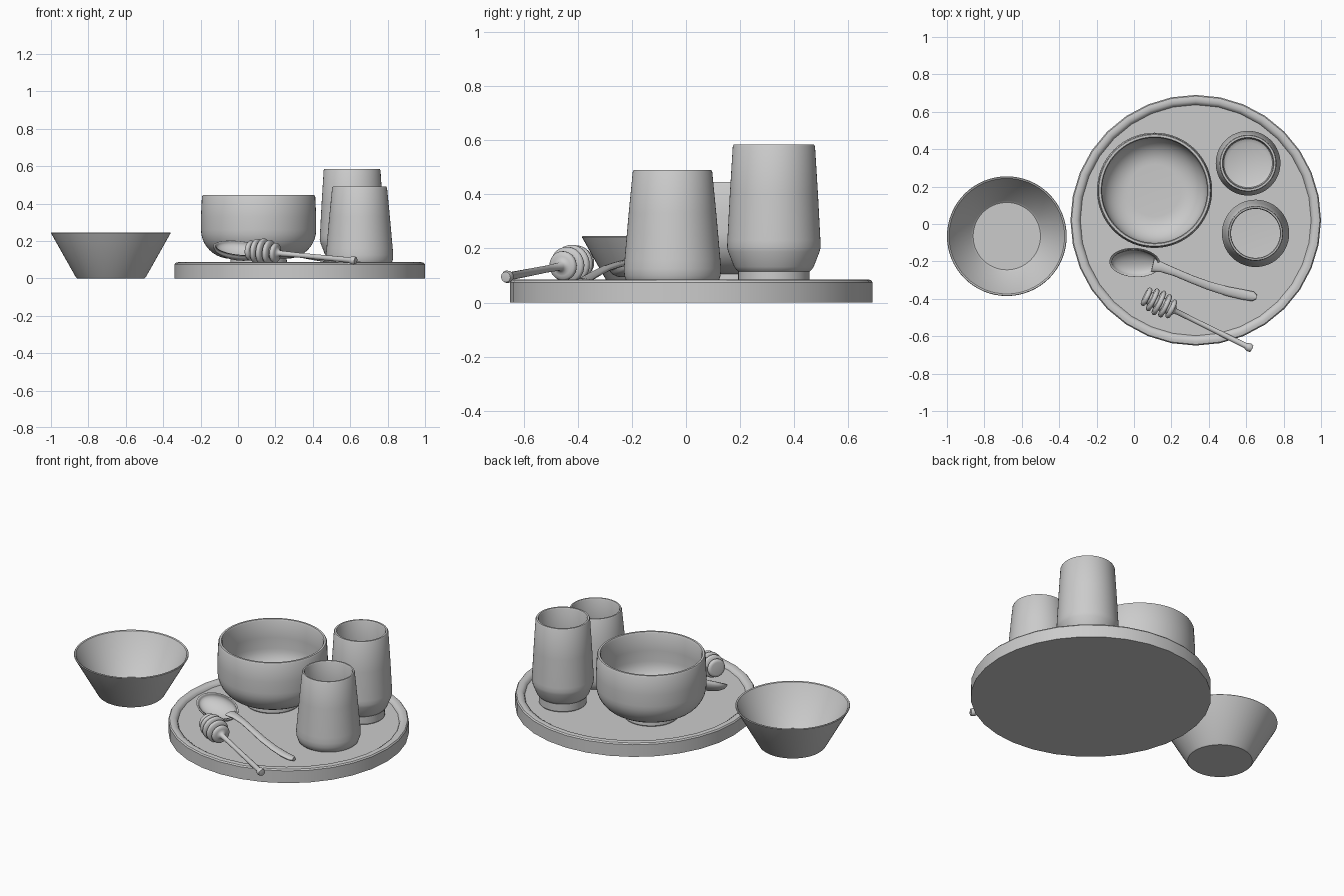
import bpy, bmesh
from math import sin, cos, pi, radians
from mathutils import Vector, Euler

if "Cube" in bpy.data.objects:
    bpy.data.objects.remove(bpy.data.objects["Cube"])

FLOOR = 0.065  # top of the tray's recessed base


def finish(name, bm, angle=35):
    """Turn a bmesh into a smooth-shaded object."""
    bmesh.ops.remove_doubles(bm, verts=bm.verts, dist=1e-5)
    bmesh.ops.recalc_face_normals(bm, faces=bm.faces)
    mesh = bpy.data.meshes.new(name)
    bm.to_mesh(mesh)
    bm.free()
    obj = bpy.data.objects.new(name, mesh)
    bpy.context.collection.objects.link(obj)
    bpy.ops.object.select_all(action='DESELECT')
    obj.select_set(True)
    bpy.context.view_layer.objects.active = obj
    bpy.ops.object.shade_smooth_by_angle(angle=radians(angle))
    return obj


def lathe(name, profile, location, segments=64, angle=35):
    """Revolve (radius, height) points around z."""
    bm = bmesh.new()
    verts = [bm.verts.new((r, 0, z)) for r, z in profile]
    edges = [bm.edges.new(pair) for pair in zip(verts, verts[1:])]
    bmesh.ops.spin(bm, geom=verts + edges, cent=(0, 0, 0), axis=(0, 0, 1),
                   angle=2 * pi, steps=segments, use_duplicate=False)
    obj = finish(name, bm, angle)
    obj.location = location
    return obj


def arc(r0, z0, rr, rz, steps=10):
    """Quarter ellipse rising from its lowest point to its widest point."""
    return [(r0 + rr * sin(i / steps * pi / 2), z0 - rz * cos(i / steps * pi / 2))
            for i in range(steps + 1)]


# Round tray with raised rim
lathe("tray", [(0, 0), (0.67, 0), (0.67, 0.075), (0.664, 0.083), (0.65, 0.086),
               (0.634, 0.084), (0.622, 0.076), (0.617, FLOOR), (0, FLOOR)],
      (0.33, 0.02, 0), 32)

# Flared bowl beside the tray
lathe("flared_bowl", [(0, 0), (0.18, 0), (0.187, 0.006), (0.32, 0.242),
                      (0.317, 0.246), (0.309, 0.243), (0.19, 0.025), (0.18, 0.018), (0, 0.018)],
      (-0.68, -0.065, 0))

# Deep footed bowl
outside = arc(0.15, 0.26, 0.158, 0.155)
inside = arc(0.14, 0.265, 0.142, 0.135)
lathe("deep_bowl",
      [(0, FLOOR), (0.15, FLOOR), (0.153, 0.07), (0.15, 0.105)] + outside
      + [(0.308, 0.33), (0.303, 0.436), (0.298, 0.445), (0.286, 0.445), (0.281, 0.436), (0.283, 0.33)]
      + inside[::-1] + [(0, 0.13)],
      (0.11, 0.18, 0))

# Tall cup with foot
lathe("tall_cup", [(0, FLOOR), (0.128, FLOOR), (0.132, 0.07), (0.132, 0.115), (0.14, 0.122),
                   (0.147, 0.132), (0.169, 0.188), (0.173, 0.205), (0.172, 0.23), (0.163, 0.40),
                   (0.152, 0.578), (0.148, 0.585), (0.138, 0.585), (0.134, 0.578),
                   (0.147, 0.40), (0.154, 0.215), (0.13, 0.145), (0.11, 0.135), (0, 0.135)],
      (0.61, 0.325, 0))

# Short tapered cup
lathe("short_cup", [(0, FLOOR), (0.16, FLOOR), (0.168, 0.072), (0.178, 0.10), (0.18, 0.125),
                    (0.177, 0.16), (0.162, 0.33), (0.147, 0.483), (0.143, 0.49), (0.135, 0.49),
                    (0.131, 0.483), (0.145, 0.33), (0.16, 0.14), (0.15, 0.10), (0, 0.09)],
      (0.65, -0.05, 0))

# Spoon bowl, tipped toward the front
bowl = lathe("spoon_bowl", arc(0, 0, 1, 0.058) + arc(0, 0.002, 0.9, 0.046)[::-1],
             (0.005, -0.208, 0.16), 40)
bowl.scale = (0.138, 0.085, 1)
bowl.rotation_euler = Euler((radians(27), radians(7), radians(-5)))

# Spoon handle: oval rings swept along a bent path (x, y, z, half width)
path = [(0.10, -0.22, 0.148, 0.036), (0.15, -0.232, 0.145, 0.026), (0.22, -0.258, 0.139, 0.021),
        (0.31, -0.296, 0.126, 0.021), (0.40, -0.33, 0.109, 0.023), (0.50, -0.36, 0.092, 0.025),
        (0.58, -0.377, 0.082, 0.027), (0.635, -0.387, 0.079, 0.026), (0.655, -0.39, 0.079, 0.012)]
points = [Vector(p[:3]) for p in path]
bm = bmesh.new()
rings = []
for i, p in enumerate(points):
    along = (points[min(i + 1, len(points) - 1)] - points[max(i - 1, 0)]).normalized()
    side = along.cross(Vector((0, 0, 1))).normalized()
    up = side.cross(along)
    half = path[i][3]
    rings.append([bm.verts.new(p + side * half * cos(a) + up * 0.011 * sin(a))
                  for a in (k * pi / 6 for k in range(12))])
for a, b in zip(rings, rings[1:]):
    for k in range(12):
        n = (k + 1) % 12
        bm.faces.new((a[k], a[n], b[n], b[k]))
bm.faces.new(rings[0])
bm.faces.new(rings[-1])
finish("spoon_handle", bm, 60)

# Honey dipper: grooved head and slim handle with a knob
start, end = Vector((0.055, -0.383, 0.15)), Vector((0.632, -0.668, 0.094))
length = (end - start).length
profile = [(0, 0)]
for i, r in enumerate([0.053, 0.066, 0.071, 0.067, 0.054]):
    z = i * 0.037
    profile += [(0.036, z), (r - 0.006, z + 0.002), (r, z + 0.009),
                (r, z + 0.018), (r - 0.006, z + 0.025), (0.036, z + 0.027)]
profile += [(0.026, 0.178), (0.015, 0.188), (0.013, 0.30), (0.015, length - 0.04),
            (0.021, length - 0.028), (0.023, length - 0.015), (0.019, length - 0.003), (0, length)]
dipper = lathe("honey_dipper", profile, start, 32, 50)
dipper.rotation_euler = (end - start).to_track_quat('Z', 'Y').to_euler()
